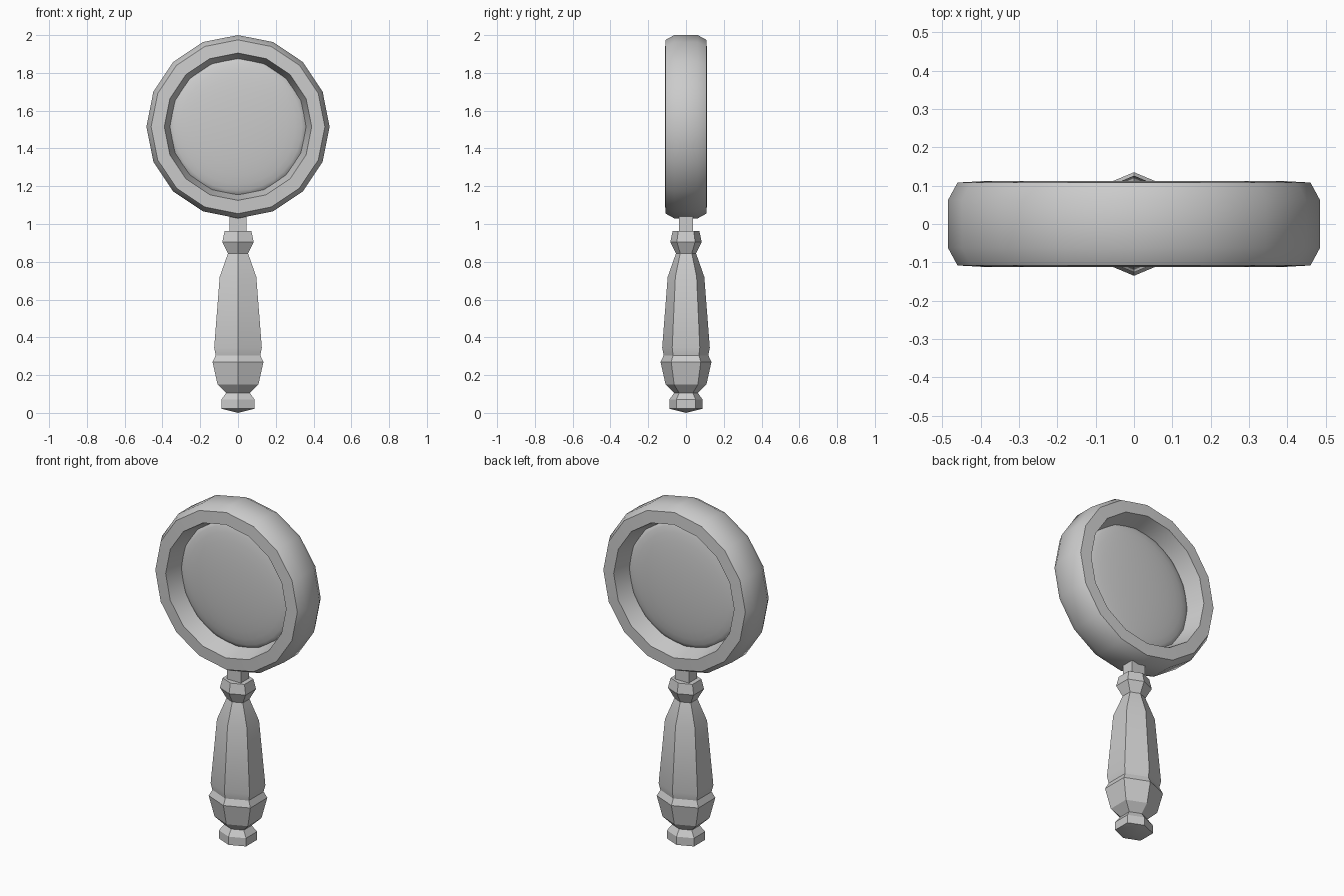
import bpy, bmesh
from math import cos, sin, pi, radians

if "Cube" in bpy.data.objects:
    bpy.data.objects.remove(bpy.data.objects["Cube"])


def make_object(name, bm):
    bmesh.ops.recalc_face_normals(bm, faces=bm.faces)
    mesh = bpy.data.meshes.new(name)
    bm.to_mesh(mesh)
    bm.free()
    obj = bpy.data.objects.new(name, mesh)
    bpy.context.collection.objects.link(obj)
    bpy.ops.object.select_all(action='DESELECT')
    obj.select_set(True)
    bpy.context.view_layer.objects.active = obj
    bpy.ops.object.shade_smooth_by_angle(angle=radians(30))
    return obj


def bridge(bm, a, b):
    n = len(a)
    for i in range(n):
        bm.faces.new((a[i], a[(i + 1) % n], b[(i + 1) % n], b[i]))


CENTRE_Z = 1.515

# 16-sided frame: closed (radius, y) section swept round the y axis
half = [(0.485, -0.062), (0.46, -0.108), (0.39, -0.112)]
section = half + [(0.358, 0.0)] + [(r, -y) for r, y in reversed(half)]
bm = bmesh.new()
loops = []
for r, y in section:
    loops.append([bm.verts.new((r * cos(i * pi / 8), y, CENTRE_Z + r * sin(i * pi / 8)))
                  for i in range(16)])
for i in range(len(loops)):
    bridge(bm, loops[i], loops[(i + 1) % len(loops)])
make_object("lens_frame", bm)

# Lens: flattened sphere sitting in the frame
bm = bmesh.new()
bmesh.ops.create_uvsphere(bm, u_segments=32, v_segments=16, radius=1.0)
for v in bm.verts:
    x, y, z = v.co
    v.co = (0.366 * x, 0.05 * z, CENTRE_Z + 0.366 * y)
make_object("lens", bm)

# Turned six-sided handle: (half width, z) profile
profile = [(0.088, 0.022), (0.088, 0.07), (0.063, 0.105), (0.108, 0.15),
           (0.135, 0.27), (0.118, 0.305), (0.126, 0.345), (0.097, 0.72),
           (0.053, 0.845), (0.083, 0.905), (0.071, 0.962)]
hexagon = [(1, -0.58), (1, 0.58), (0, 1), (-1, 0.58), (-1, -0.58), (0, -1)]
bm = bmesh.new()
loops = [[bm.verts.new((r * x, r * y, z)) for x, y in hexagon] for r, z in profile]
for a, b in zip(loops, loops[1:]):
    bridge(bm, a, b)
bm.faces.new(loops[-1])
tip = bm.verts.new((0, 0, 0))
for i in range(6):
    bm.faces.new((loops[0][i], loops[0][(i + 1) % 6], tip))
make_object("handle", bm)

# Square neck joining handle and frame
bm = bmesh.new()
bmesh.ops.create_cube(bm, size=1.0)
for v in bm.verts:
    v.co = (v.co.x * 0.09, v.co.y * 0.076, 1.0 + v.co.z * 0.1)
make_object("neck", bm)
